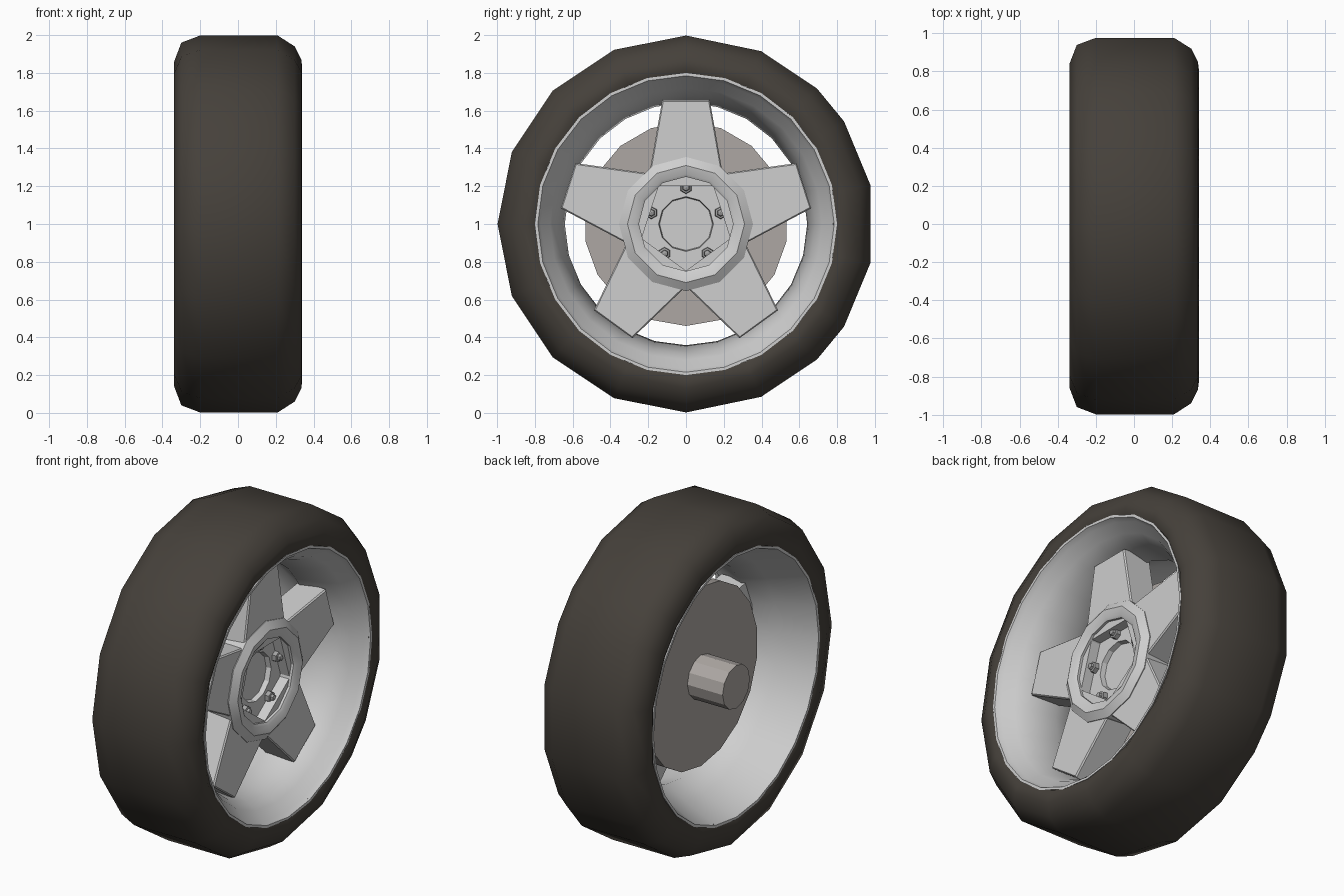
import bpy, bmesh, math

if "Cube" in bpy.data.objects:
    bpy.data.objects.remove(bpy.data.objects["Cube"])

def material(name, rgb):
    m = bpy.data.materials.new(name)
    m.diffuse_color = (*rgb, 1)
    m.use_nodes = True
    m.node_tree.nodes["Principled BSDF"].inputs["Base Color"].default_value = m.diffuse_color
    return m

RUBBER = material("dark rubber", (0.060, 0.052, 0.043))
ALLOY = material("light alloy", (0.62, 0.62, 0.62))
STEEL = material("brake steel", (0.42, 0.39, 0.37))
BOLT = material("bolt metal", (0.36, 0.36, 0.36))
CZ = 1.0  # height of the wheel axis

def finish(name, bm, mat, smooth):
    bmesh.ops.remove_doubles(bm, verts=bm.verts, dist=1e-5)
    bmesh.ops.recalc_face_normals(bm, faces=bm.faces)
    me = bpy.data.meshes.new(name)
    bm.to_mesh(me)
    bm.free()
    me.materials.append(mat)
    ob = bpy.data.objects.new(name, me)
    bpy.context.collection.objects.link(ob)
    if smooth:
        bpy.ops.object.select_all(action='DESELECT')
        ob.select_set(True)
        bpy.context.view_layer.objects.active = ob
        bpy.ops.object.shade_smooth_by_angle(angle=math.radians(smooth))
    return ob

def even(n):
    return [90 + 360 * i / n for i in range(n)]

def lathe(name, profile, angles, mat, closed=False, smooth=0, y=0, z=CZ):
    """Spin (x, radius) points about an axis parallel to x."""
    bm = bmesh.new()
    rings = []
    for x, r in profile:
        if r == 0:
            rings.append([bm.verts.new((x, y, z))] * len(angles))
        else:
            rings.append([bm.verts.new((x, y + r * math.cos(math.radians(a)),
                                        z + r * math.sin(math.radians(a)))) for a in angles])
    pairs = list(zip(rings, rings[1:]))
    if closed:
        pairs.append((rings[-1], rings[0]))
    n = len(angles)
    for p, q in pairs:
        for i in range(n):
            j = (i + 1) % n
            f = list(dict.fromkeys((p[i], p[j], q[j], q[i])))
            if len(f) > 2:
                bm.faces.new(f)
    return finish(name, bm, mat, smooth)

# Tyre, with its slightly uneven low-poly outline
half = [90, 66.5, 46, 33, 12, -12, -33, -46, -66.5]
tyre_angles = half + [-90 - 22.5 * i for i in range(8)]
lathe("tyre", [(0.325, 0.795), (0.34, 0.83), (0.335, 0.87), (0.30, 0.94), (0.21, 0.998),
               (-0.20, 0.998), (-0.30, 0.96), (-0.338, 0.86), (-0.338, 0.82), (-0.325, 0.795)],
      tyre_angles, RUBBER, smooth=60)

# Rim barrel: stepped lip in front, narrow waist, flared at the back
lathe("rim_barrel", [(0.335, 0.80), (0.335, 0.785), (0.305, 0.77), (0.25, 0.72), (0.18, 0.685),
                     (0.02, 0.642), (-0.12, 0.70), (-0.335, 0.785), (-0.335, 0.80),
                     (-0.12, 0.735), (0.02, 0.67), (0.18, 0.71), (0.25, 0.75)],
      even(24), ALLOY, closed=True, smooth=40)

# Five tapered spokes
SPOKE_ANGLES = even(5)
for k, a in enumerate(SPOKE_ANGLES):
    t = math.radians(a)
    c, s = math.cos(t), math.sin(t)
    bm = bmesh.new()
    layers = []
    for x, grow in ((0.0, 0.006), (0.172, 0.006), (0.18, 0.0)):
        layers.append([bm.verts.new((x, u * c - v * s, CZ + u * s + v * c))
                       for u, v in ((0.2, -0.2 - grow), (0.65 + grow, -0.12 - grow),
                                    (0.65 + grow, 0.12 + grow), (0.2, 0.2 + grow))])
    bm.faces.new(layers[0])
    bm.faces.new(layers[-1])
    for p, q in zip(layers, layers[1:]):
        for i in range(4):
            j = (i + 1) % 4
            bm.faces.new((p[i], p[j], q[j], q[i]))
    finish(f"spoke_{k + 1}", bm, ALLOY, 0)

# Hub with bolt recess and central hole
lathe("hub", [(0.0, 0), (0.0, 0.345), (0.185, 0.355), (0.215, 0.31), (0.205, 0.265),
              (0.195, 0.25), (0.12, 0.25), (0.12, 0.145), (0.09, 0.14), (0.09, 0)],
      even(12), ALLOY, smooth=25)

# Five hexagonal wheel bolts with a small domed tip
for k, a in enumerate(SPOKE_ANGLES):
    t = math.radians(a)
    y, z = 0.193 * math.cos(t), CZ + 0.193 * math.sin(t)
    lathe(f"bolt_{k + 1}", [(0.118, 0.034), (0.145, 0.031), (0.148, 0.02), (0.163, 0.017), (0.168, 0)],
          even(6), BOLT, y=y, z=z)

# Brake disc and axle
lathe("brake_disc", [(-0.10, 0), (-0.10, 0.54), (-0.05, 0.54), (-0.05, 0)],
      even(18), STEEL, smooth=30)
lathe("axle", [(-0.335, 0), (-0.335, 0.13), (0.05, 0.13), (0.05, 0)],
      even(12), STEEL)
